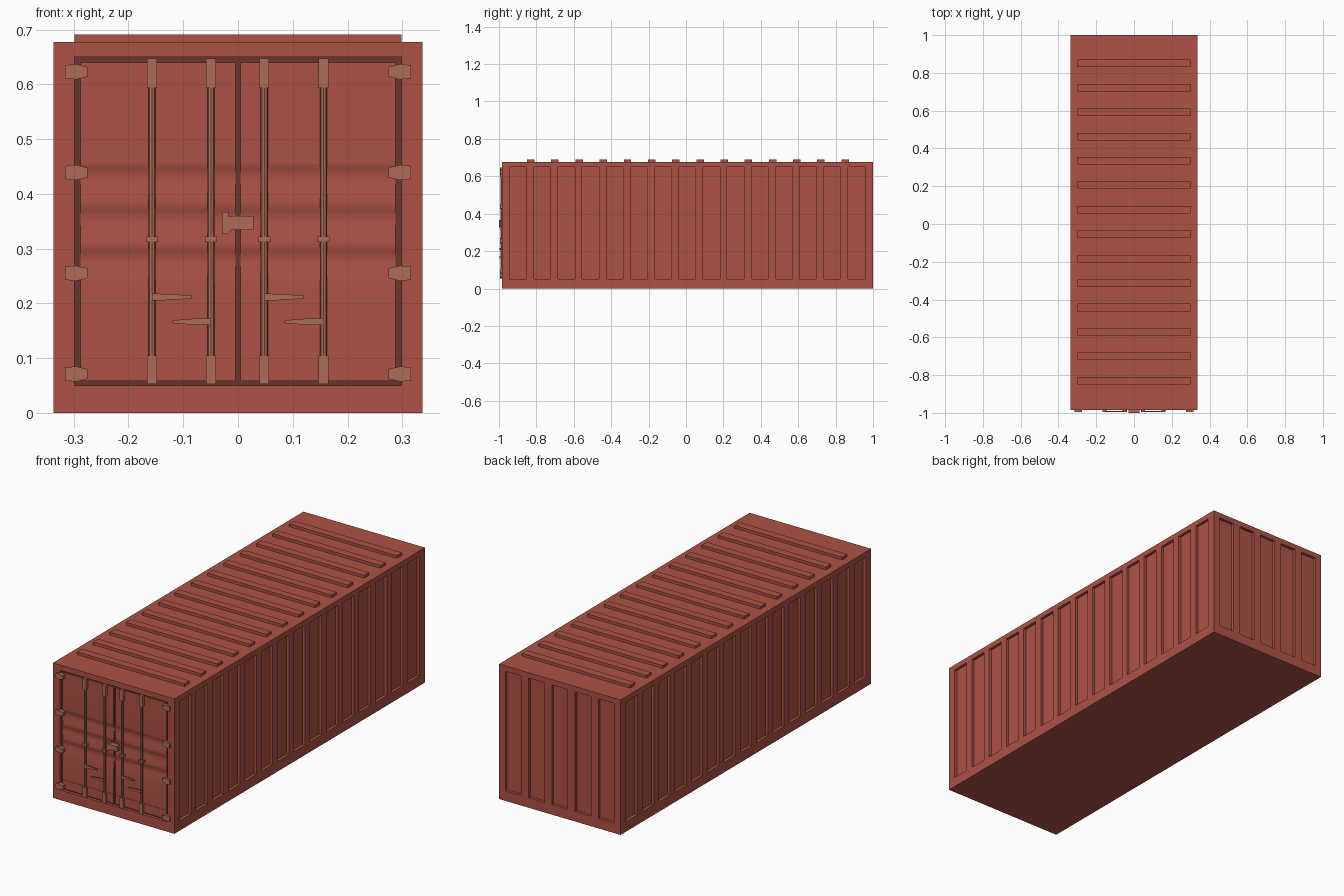
import bpy, bmesh, math
from mathutils import Vector, Matrix

if "Cube" in bpy.data.objects:
    bpy.data.objects.remove(bpy.data.objects["Cube"])

W, Y0, Y1, H = 0.337, -0.985, 1.0, 0.677   # body extents
Z_LO, Z_HI = 0.05, 0.65                    # panel band
DOOR_Y = -0.978                            # door skin plane


def material(name, rgb):
    m = bpy.data.materials.new(name)
    m.diffuse_color = (*rgb, 1)
    m.use_nodes = True
    m.node_tree.nodes["Principled BSDF"].inputs["Base Color"].default_value = m.diffuse_color
    return m


RED = material("container red", (0.42, 0.084, 0.060))
DARK = material("dark seal", (0.145, 0.036, 0.028))
TAN = material("rusty hardware", (0.42, 0.150, 0.092))


def finish(name, bm, *mats):
    me = bpy.data.meshes.new(name)
    bm.to_mesh(me)
    bm.free()
    for m in mats:
        me.materials.append(m)
    ob = bpy.data.objects.new(name, me)
    bpy.context.collection.objects.link(ob)
    return ob


def add_box(bm, x0, x1, y0, y1, z0, z1):
    mat = Matrix.Translation(((x0 + x1) / 2, (y0 + y1) / 2, (z0 + z1) / 2)) @ \
        Matrix.Diagonal((x1 - x0, y1 - y0, z1 - z0, 1))
    bmesh.ops.create_cube(bm, size=1, matrix=mat)


def add_prism(bm, outline, direction):
    """Extrude a closed outline of 3D points along a direction."""
    face = bm.faces.new([bm.verts.new(p) for p in outline])
    ext = bmesh.ops.extrude_face_region(bm, geom=[face], use_keep_orig=True)
    vs = [g for g in ext["geom"] if isinstance(g, bmesh.types.BMVert)]
    bmesh.ops.translate(bm, verts=vs, vec=direction)
    bmesh.ops.recalc_face_normals(bm, faces=bm.faces[:])


def add_wall(bm, place, inward, u0, u1, bays, depth, index=0):
    """Flat wall with rectangular bays pushed inward."""
    inward = Vector(inward)
    us = [u0] + [u for b in bays for u in b] + [u1]
    zs = [0, Z_LO, Z_HI, H]
    sunk = []
    for i in range(len(us) - 1):
        for j in range(3):
            pts = [(us[i], zs[j]), (us[i + 1], zs[j]),
                   (us[i + 1], zs[j + 1]), (us[i], zs[j + 1])]
            f = bm.faces.new([bm.verts.new(place(u, z)) for u, z in pts])
            f.normal_update()
            if f.normal.dot(inward) > 0:
                f.normal_flip()
            if j == 1 and i % 2 == 1:
                sunk.append(f)
    for f in bmesh.ops.extrude_discrete_faces(bm, faces=sunk)["faces"]:
        bmesh.ops.translate(bm, verts=f.verts[:], vec=inward * depth)
        f.material_index = index


# Body shell: corrugated sides and back, door opening in front
bm = bmesh.new()
side_bays = [(-0.898 + 0.1292 * i - 0.045, -0.898 + 0.1292 * i + 0.045) for i in range(15)]
back_bays = [(0.129 * i - 0.044, 0.129 * i + 0.044) for i in range(-2, 3)]
for s in (-1, 1):
    add_wall(bm, lambda u, z: (s * W, u, z), (-s, 0, 0), Y0, Y1, side_bays, 0.014)
add_wall(bm, lambda u, z: (u, Y1, z), (0, -1, 0), -W, W, back_bays, 0.014)
add_wall(bm, lambda u, z: (u, Y0, z), (0, 1, 0), -W, W, [(-0.299, 0.299)], 0.014, 1)
for z, order in ((0, -1), (H, 1)):
    corners = [(-W, Y0, z), (W, Y0, z), (W, Y1, z), (-W, Y1, z)]
    bm.faces.new([bm.verts.new(p) for p in corners[::order]])
bmesh.ops.remove_doubles(bm, verts=bm.verts[:], dist=1e-5)
finish("container_body", bm, RED, DARK)

# Roof ribs
bm = bmesh.new()
for i in range(14):
    y = -0.83 + 0.1293 * i
    add_box(bm, -0.299, 0.299, y - 0.02, y + 0.02, H - 0.002, 0.691)
finish("roof_ribs", bm, RED)

# Doors: flat skin with three soft horizontal grooves
skin = [(0.64, 0), (0.456, 0)]
for top in (0.452, 0.377, 0.302):
    skin += [(top, 0.0003), (top - 0.008, 0.003), (top - 0.017, 0.0055),
             (top - 0.030, 0.0048), (top - 0.048, 0.0025), (top - 0.066, 0.0005)]
skin += [(0.225, 0), (0.103, 0), (0.103, -0.0015), (0.058, -0.0015)]
for name, x in (("left_door", -0.288), ("right_door", 0.005)):
    bm = bmesh.new()
    outline = [(x, DOOR_Y + d, z) for z, d in skin]
    outline += [(x, -0.970, 0.058), (x, -0.970, 0.64)]
    add_prism(bm, outline, (0.283, 0, 0))
    ob = finish(name, bm, RED)
    bpy.context.view_layer.objects.active = ob
    ob.select_set(True)
    bpy.ops.object.shade_smooth_by_angle(angle=math.radians(35))
    ob.select_set(False)

# Lock rods with end keepers, guide clamps and tapered handles
rods = [(-0.157, 1, 0.212), (-0.049, -1, 0.167), (0.048, 1, 0.212), (0.156, -1, 0.167)]
rod_bm, keep_bm, handle_bm = bmesh.new(), bmesh.new(), bmesh.new()
for x, s, z in rods:
    bmesh.ops.create_cone(rod_bm, cap_ends=True, segments=8, radius1=0.0065, radius2=0.0065,
                          depth=0.59, matrix=Matrix.Translation((x, -0.986, 0.35)))
    for z0, z1, w in ((0.593, 0.647, 0.009), (0.053, 0.105, 0.009), (0.312, 0.322, 0.011)):
        add_box(keep_bm, x - w, x + w, -0.994, -0.976, z0, z1)
    shape = [(0, -0.007), (0.035, -0.006), (0.072, -0.003),
             (0.072, 0.002), (0.035, 0.005), (0.0, 0.006)]
    add_prism(handle_bm, [(x + s * a, -0.990, z + b) for a, b in shape], (0, -0.006, 0))
finish("lock_rods", rod_bm, TAN)
finish("rod_keepers", keep_bm, TAN)
finish("rod_handles", handle_bm, TAN)

# Hinges, chamfered on the door side
bm = bmesh.new()
for s in (-1, 1):
    for z in (0.623, 0.439, 0.255, 0.071):
        shape = [(0.316, -0.012), (0.316, 0.012), (0.296, 0.014),
                 (0.275, 0.009), (0.275, -0.009), (0.296, -0.014)]
        add_prism(bm, [(s * a, -0.977, z + b) for a, b in shape], (0, -0.018, 0))
finish("hinges", bm, TAN)

# Centre latch
bm = bmesh.new()
shape = [(-0.029, 0.327), (-0.018, 0.327), (-0.013, 0.334), (0.028, 0.334),
         (0.028, 0.360), (-0.017, 0.360), (-0.017, 0.367), (-0.029, 0.367)]
add_prism(bm, [(x, -0.976, z) for x, z in shape], (0, -0.024, 0))
finish("centre_latch", bm, TAN)
